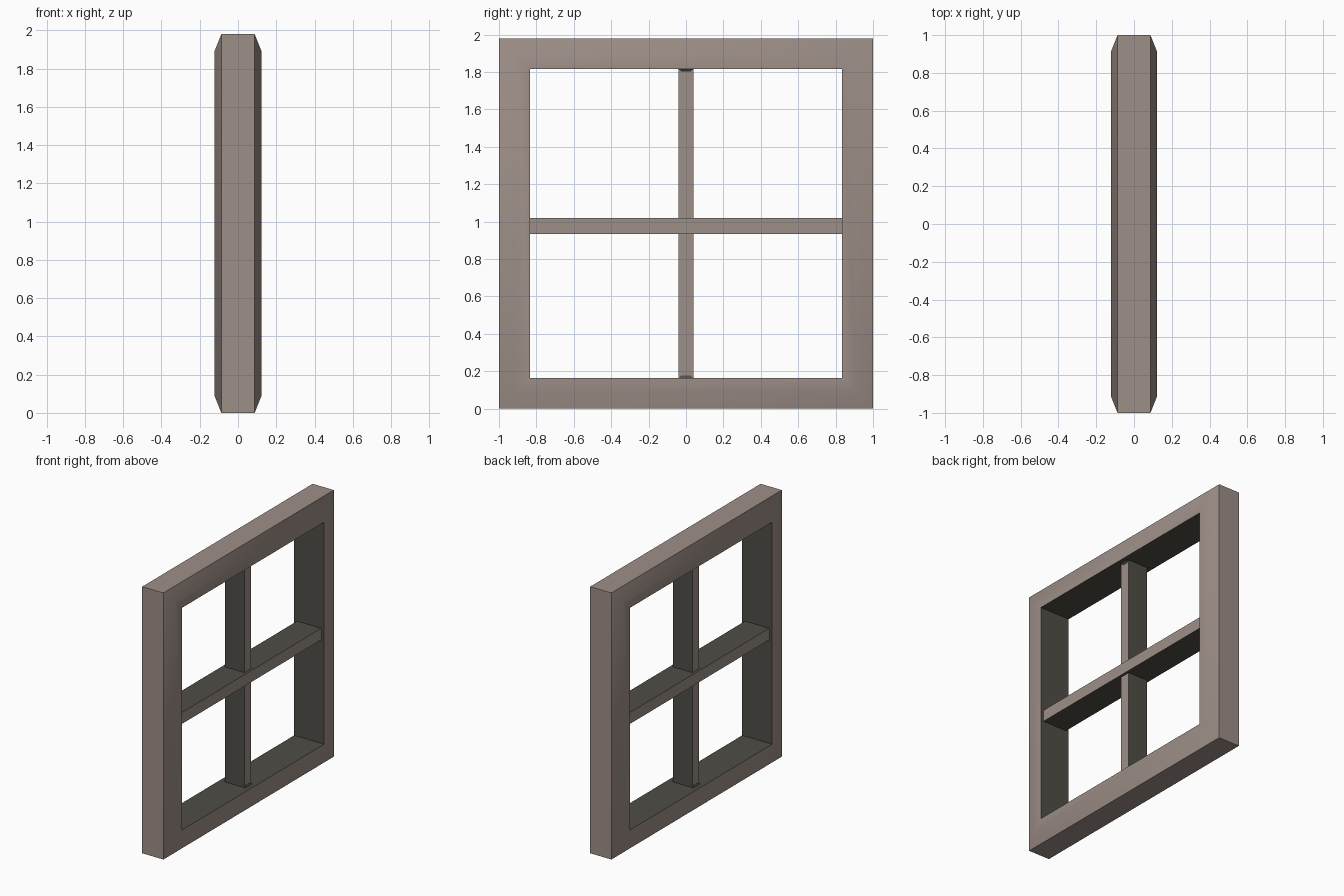
import bpy
import bmesh
from mathutils import Vector

cube = bpy.data.objects.get("Cube")
if cube:
    bpy.data.objects.remove(cube, do_unlink=True)


def make_material(name, colour):
    mat = bpy.data.materials.new(name)
    mat.use_nodes = True
    mat.diffuse_color = (*colour, 1)
    mat.node_tree.nodes["Principled BSDF"].inputs["Base Color"].default_value = (*colour, 1)
    return mat


MATERIALS = [make_material("warm grey paint", (0.34, 0.275, 0.245)),
             make_material("dark olive grey", (0.08, 0.075, 0.062))]
MID_Z = 0.99


def finish(name, bm):
    bmesh.ops.recalc_face_normals(bm, faces=bm.faces)
    mesh = bpy.data.meshes.new(name)
    bm.to_mesh(mesh)
    bm.free()
    for mat in MATERIALS:
        mesh.materials.append(mat)
    obj = bpy.data.objects.new(name, mesh)
    bpy.context.collection.objects.link(obj)
    return obj


# Outer frame: a section of (x, inset) points carried round four mitred corners
def build_frame():
    section = [(0.087, 0), (0.123, 0.09), (0.123, 0.165),
               (-0.123, 0.165), (-0.123, 0.09), (-0.087, 0)]
    bm = bmesh.new()
    rings = []
    for sy, sz in [(-1, -1), (1, -1), (1, 1), (-1, 1)]:
        rings.append([bm.verts.new((x, sy * (1 - inset), MID_Z + sz * (MID_Z - inset)))
                      for x, inset in section])
    n = len(section)
    for r in range(4):
        a, b = rings[r], rings[(r + 1) % 4]
        for i in range(n):
            j = (i + 1) % n
            face = bm.faces.new((a[i], a[j], b[j], b[i]))
            face.material_index = 1 if i == 2 else 0  # opening reveal
    frame = finish("window_frame", bm)
    bpy.context.view_layer.objects.active = frame
    frame.select_set(True)
    bpy.ops.object.shade_smooth_by_angle(angle=0.61)
    frame.select_set(False)


# Glazing bars: painted on the two broad-side faces, dark on the others
def build_bar(name, size, centre):
    bm = bmesh.new()
    bmesh.ops.create_cube(bm, size=1)
    bmesh.ops.scale(bm, vec=size, verts=bm.verts)
    bmesh.ops.translate(bm, vec=centre, verts=bm.verts)
    bm.normal_update()
    for face in bm.faces:
        face.material_index = 0 if abs(face.normal.x) > 0.5 else 1
    finish(name, bm)


# Small dark tapered foot where the upright meets the frame
def build_foot(name, z, direction):
    bm = bmesh.new()
    bmesh.ops.create_cube(bm, size=1)
    for v in bm.verts:
        inner = v.co.z > 0
        v.co = Vector((v.co.x * (0.164 if inner else 0.18),
                       v.co.y * (0.05 if inner else 0.08),
                       z + direction * (0.012 if inner else 0)))
    for face in bm.faces:
        face.material_index = 1
    finish(name, bm)


build_frame()
build_bar("horizontal_bar", (0.2, 1.68, 0.085), (0, 0, 0.977))
build_bar("vertical_bar", (0.16, 0.08, 1.66), (0, 0, MID_Z))
build_foot("lower_bar_foot", 0.165, 1)
build_foot("upper_bar_foot", 1.815, -1)
